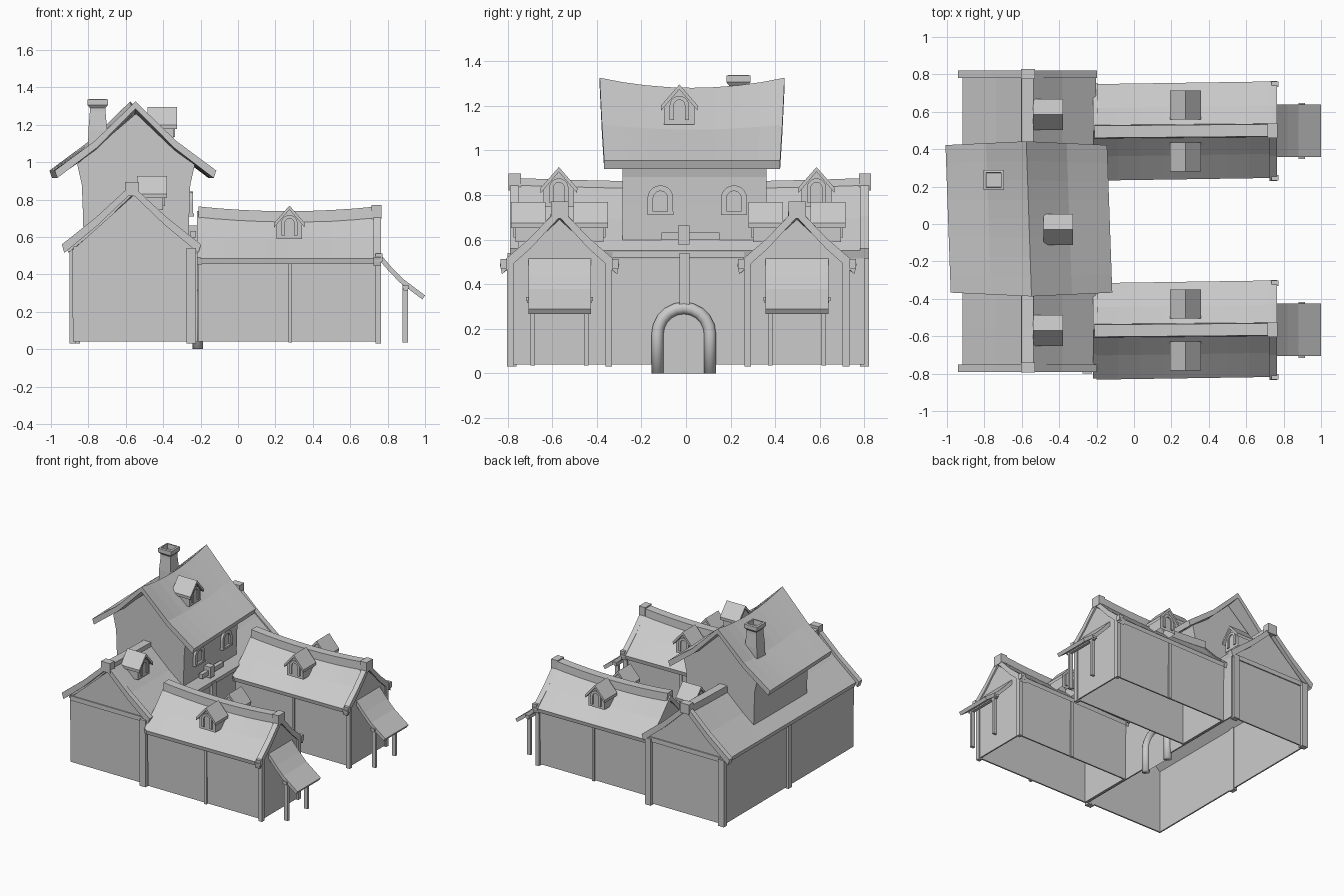
import bpy, bmesh
from math import pi, cos, sin

if "Cube" in bpy.data.objects:
    bpy.data.objects.remove(bpy.data.objects["Cube"])


def P(ax, c, u, v, z):
    """u = across the ridge, v = along it; ax names the ridge direction."""
    return (c + u, v, z) if ax == 'y' else (v, c + u, z)


def finish(name, bm):
    bmesh.ops.recalc_face_normals(bm, faces=bm.faces)
    me = bpy.data.meshes.new(name)
    bm.to_mesh(me)
    bm.free()
    ob = bpy.data.objects.new(name, me)
    bpy.context.collection.objects.link(ob)
    return ob


def loft(name, rings, closed=True, caps=True):
    bm = bmesh.new()
    vs = [[bm.verts.new(p) for p in r] for r in rings]
    n = len(rings[0])
    for a, b in zip(vs, vs[1:]):
        for i in range(n if closed else n - 1):
            j = (i + 1) % n
            bm.faces.new((a[i], a[j], b[j], b[i]))
    if caps:
        bm.faces.new(vs[0])
        bm.faces.new(vs[-1])
    return finish(name, bm)


def box(name, x0, x1, y0, y1, z0, z1):
    q = [(x0, y0), (x1, y0), (x1, y1), (x0, y1)]
    return loft(name, [[(x, y, z) for x, y in q] for z in (z0, z1)])


def house(name, ax, c, prof, peak, v0, v1, thick=0):
    """Gabled wall shell, open underneath."""
    half = [(-w, z) for w, z in prof]
    chain = half + [(0, peak)] + [(w, z) for w, z in reversed(prof)]
    bm = bmesh.new()
    a, b = [[bm.verts.new(P(ax, c, u, v, z)) for u, z in chain] for v in (v0, v1)]
    bm.faces.new(a)
    bm.faces.new(b)
    for i in range(len(chain) - 1):
        bm.faces.new((a[i], a[i + 1], b[i + 1], b[i]))
    ob = finish(name, bm)
    if thick:
        m = ob.modifiers.new("wall_thickness", 'SOLIDIFY')
        m.thickness, m.offset = thick, -1
    return ob


def roof(name, ax, c, hw, ze, zr, v0, v1, th=.035, sag=0, skew=0, dip=0, n=8, flare=0):
    """Saddle roof with a sagging ridge and slightly hollow slopes."""
    rings = []
    for i in range(n + 1):
        t = 2 * i / n - 1
        v = v0 + (v1 - v0) * i / n

        def pt(k, d):
            a = abs(k)
            z = ze + (zr - ze + sag * t * t) * (1 - a) - dip * (1 - (2 * a - 1) ** 2)
            return P(ax, c, k * hw * (1 - d * .8) + skew * t,
                     v + flare * t * (1 - a), z - d)
        ks = (-1, -.5, 0, .5, 1)
        rings.append([pt(k, 0) for k in ks] + [pt(k, th) for k in reversed(ks)])
    return loft(name, rings)


def ridge_beam(name, ax, c, w, z, v0, v1, h, sag, skew=0, n=8):
    rings = []
    for i in range(n + 1):
        t = 2 * i / n - 1
        v, zz = v0 + (v1 - v0) * i / n, z + sag * t * t
        rings.append([P(ax, c, u + skew * t, v, q) for u, q in
                      ((-w, zz - h), (-w * .9, zz), (w * .9, zz), (w, zz - h))])
    return loft(name, rings)


def arch(name, ax, c, v, hw, z0, top, r, sides=4):
    """Arched frame standing in the plane v, with a flat panel behind it."""
    zs = top - hw
    path = [(-hw, z0, -1, 0)]
    path += [(-hw * cos(a), zs + hw * sin(a), -cos(a), sin(a))
             for a in [pi * i / 10 for i in range(11)]]
    path.append((hw, z0, 1, 0))
    ang = [2 * pi * (k + .5) / sides for k in range(sides)]
    ob = loft(name, [[P(ax, c, u + nu * r * cos(a), v + r * sin(a), z + nz * r * cos(a))
                      for a in ang] for u, z, nu, nz in path])
    bm = bmesh.new()
    bm.faces.new([bm.verts.new(P(ax, c, u, v, z)) for u, z, _, _ in path])
    finish(name + "_panel", bm)
    return ob


def dormer(name, ax, c, front, back, top):
    s = 1 if front > back else -1
    roof(name + "_roof", ax, c, .083, top - .095, top, back, front, th=.022, n=1)
    f = front - s * .02
    house(name + "_body", ax, c, [(.068, top - .18), (.068, top - .09)], top - .02,
          back + s * .01, f)
    arch(name + "_window", ax, c, f, .034, top - .16, top - .06, .013)


# main hall, ridge along y
HX = -.56
house("hall_walls", 'y', -.55, [(.333, .04), (.335, .53)], .83, -.77, .8, .015)
roof("hall_roof", 'y', HX, .357, .55, .85, -.75, .79, sag=.015, dip=.012)
ridge_beam("hall_ridge", 'y', HX - .01, .035, .86, -.75, .79, .05, .015)
for tag, a, b in (("front", -.79, -.75), ("back", .78, .82)):
    roof("hall_barge_" + tag, 'y', HX - .01, .372, .56, .88, a, b, th=.045, dip=.012, n=1)
    box("hall_finial_" + tag, HX - .045, HX + .03, a - .005, b + .01, .82, .895)
    box("hall_tie_beam_" + tag, -.88, -.22, a + .012, b - .012, .515, .55)
for x, y in ((-.25, -.78), (-.25, .8), (-.87, .8)):
    box("hall_post", x - .025, x + .025, y - .02, y + .02, .03, .54)
box("hall_back_post", -.9, -.87, 0, .045, .03, .54)
box("hall_eave_beam", -.24, -.205, -.33, .26, .52, .55)
dormer("hall_dormer_front", 'x', -.57, -.38, -.54, .925)
dormer("hall_dormer_back", 'x', .585, -.38, -.54, .925)

# tower above the hall
TX = -.545
house("tower_walls", 'y', TX, [(.28, .57), (.285, .75), (.29, .88), (.315, .99)],
      1.26, -.285, .36)
roof("tower_roof", 'y', -.562, .432, .955, 1.28, -.367, .422, th=.04,
     sag=.045, skew=-.014, dip=.025, flare=.02)
dormer("tower_dormer", 'x', -.03, -.325, -.485, 1.295)
for y in (-.115, .215):
    arch("tower_window", 'x', y, -.252, .045, .72, .83, .018)
    box("tower_window_sill", -.27, -.235, y - .058, y + .058, .71, .725)
# chimney with a hollow flared cap
loft("chimney", [[(-.75 + sx * w, .235 + sy * w, z) for sx, sy in
                  ((-1, -1), (1, -1), (1, 1), (-1, 1))]
                 for w, z in ((.052, 1.05), (.05, 1.17), (.042, 1.27), (.042, 1.29),
                              (.054, 1.305), (.054, 1.335), (.04, 1.338), (.038, 1.3))])

# gateway, post and beam on the courtyard side
gate = arch("gate_frame", 'x', -.01, -.215, .118, 0, .293, .028, sides=12)
gate.data.shade_smooth()
box("gate_post", -.22, -.195, -.03, .015, .3, .54)
box("sign_beam", -.255, -.225, -.11, .15, .597, .632)
box("sign_block", -.265, -.21, -.035, .015, .578, .662)

# two wings, ridges along x
for tag, c in (("front", -.567), ("back", .497)):
    n = "wing_" + tag
    house(n + "_walls", 'x', c, [(.218, .04), (.222, .485)], .69, -.215, .755, .015)
    roof(n + "_roof", 'x', c, .258, .485, .715, -.2, .73, th=.03, sag=.025,
         skew=.007, dip=.01)
    ridge_beam(n + "_ridge", 'x', c, .036, .738, -.21, .74, .06, .025, .004)
    roof(n + "_barge", 'x', c, .268, .49, .745, .725, .765, th=.045, dip=.012, n=1)
    roof(n + "_inner_barge", 'x', c, .258, .49, .74, -.22, -.195, th=.04, dip=.012, n=1)
    box(n + "_finial", .715, .768, c - .038, c + .04, .695, .77)
    for s in (-1, 1):
        y = c + s * .22
        box(n + "_corner_post", .735, .765, y - .015, y + .015, .03, .5)
        box(n + "_mid_post", .27, .29, y - .01, y + .01, .035, .5)
        box(n + "_barge_end", .735, .772, c + s * .25 - .015, c + s * .25 + .015, .47, .512)
        dormer(n + "_dormer", 'y', .275, c + s * .217, c + s * .062, .768)
        # porch posts and brackets
        yp = c + s * .12
        box(n + "_porch_post", .88, .91, yp - .01, yp + .01, .035, .345)
        box(n + "_porch_bracket", .88, .915, yp + s * .01, yp + s * .03, .325, .342)
    # curved lean-to roof
    line = [(.755, .515), (.82, .44), (.88, .378), (.94, .333), (1, .288)]
    prof = line + [(x - .014, z - .022) for x, z in reversed(line)]
    loft(n + "_porch_roof", [[(x, y, z) for x, z in prof]
                             for y in (c - .14, c, c + .142)])
    box(n + "_porch_beam", .885, .908, c - .145, c + .145, .315, .338)
